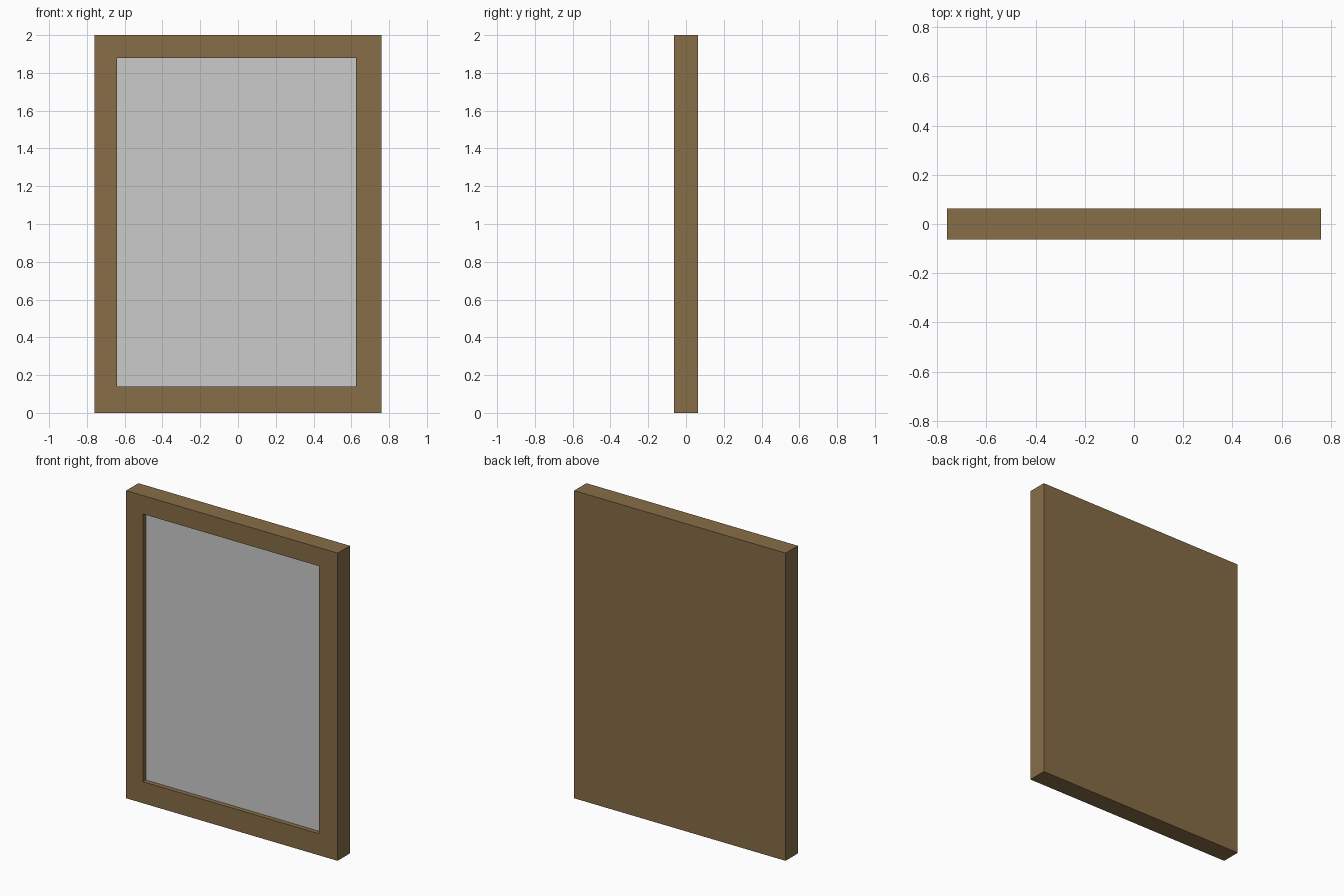
import bpy, bmesh

if "Cube" in bpy.data.objects:
    bpy.data.objects.remove(bpy.data.objects["Cube"])

W, D, H = 0.76, 0.063, 2.0             # half width, half depth, height
X0, X1, Z0, Z1 = -0.64, 0.625, 0.14, 1.88   # opening
FACE_Y, FLOOR_Y = -0.033, -0.028       # panel face, recess floor


def box(bm, x0, x1, y0, y1, z0, z1):
    bmesh.ops.create_cube(bm, size=1)
    for v in bm.verts:
        v.co = (x0 if v.co.x < 0 else x1, y0 if v.co.y < 0 else y1, z0 if v.co.z < 0 else z1)
    bm.normal_update()


def finish(bm, name):
    bmesh.ops.recalc_face_normals(bm, faces=bm.faces)
    mesh = bpy.data.meshes.new(name)
    bm.to_mesh(mesh)
    bm.free()
    obj = bpy.data.objects.new(name, mesh)
    bpy.context.collection.objects.link(obj)
    return obj


# Wooden frame: solid slab with a recess pressed into the front
bm = bmesh.new()
box(bm, -W, W, -D, D, 0, H)
front = min(bm.faces, key=lambda f: f.calc_center_median().y)
bmesh.ops.inset_region(bm, faces=[front], thickness=0.1)
for v in front.verts:
    v.co.x = X0 if v.co.x < 0 else X1
    v.co.z = Z0 if v.co.z < H / 2 else Z1
floor = bmesh.ops.extrude_discrete_faces(bm, faces=[front])["faces"][0]
for v in floor.verts:
    v.co.y = FLOOR_Y
frame = finish(bm, "frame")
wood = bpy.data.materials.new("wood")
wood.diffuse_color = (0.242, 0.153, 0.063, 1)
wood.use_nodes = True
wood.node_tree.nodes["Principled BSDF"].inputs["Base Color"].default_value = wood.diffuse_color
frame.data.materials.append(wood)

# Grey panel lying on the recess floor
bm = bmesh.new()
box(bm, X0, X1, FACE_Y, FLOOR_Y, Z0, Z1)
finish(bm, "mirror_panel")
